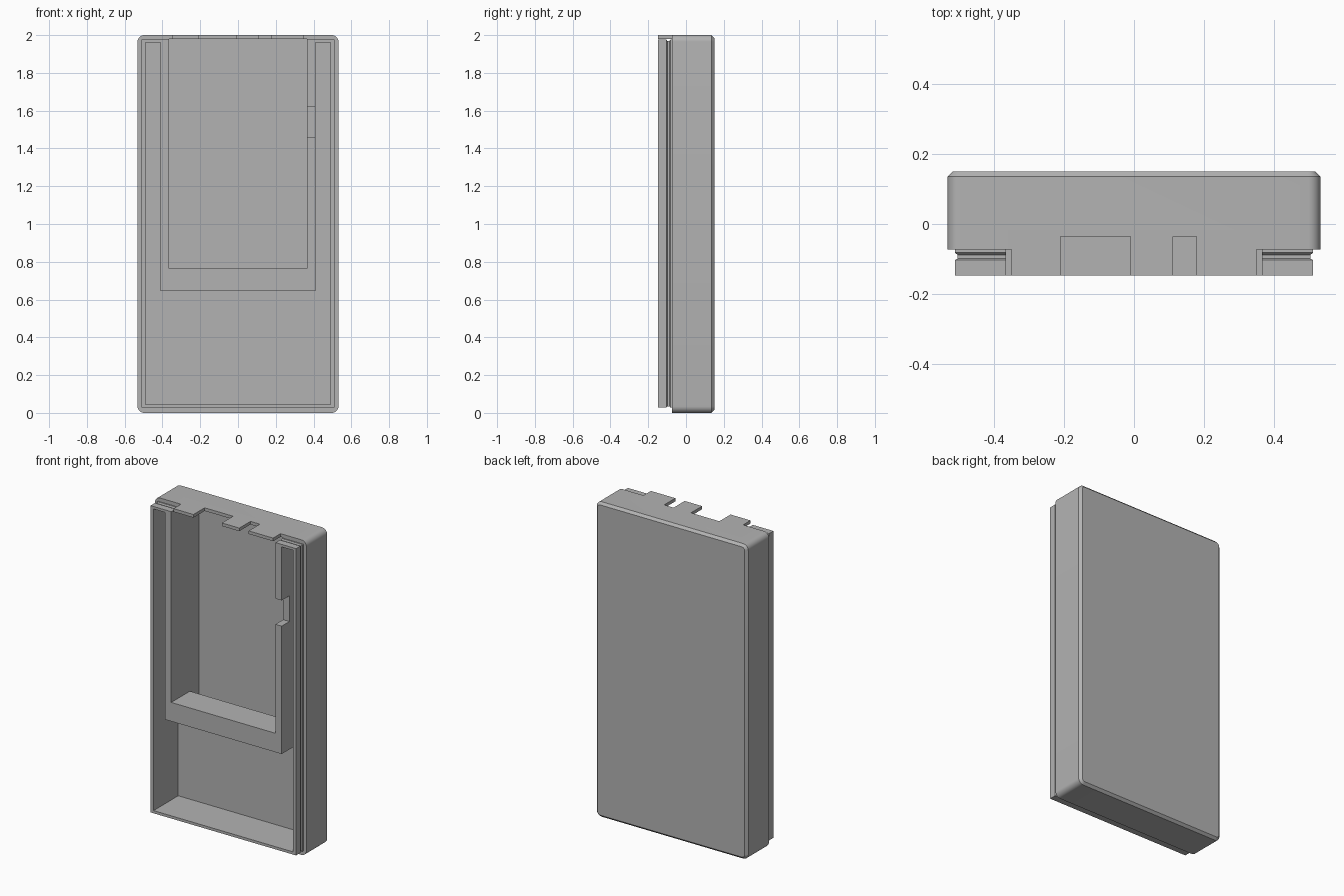
import bpy
import bmesh
import math

old = bpy.data.objects.get("Cube")
if old:
    bpy.data.objects.remove(old, do_unlink=True)

mat = bpy.data.materials.new("plain grey")
mat.use_nodes = True
GREY = (0.45, 0.45, 0.45, 1)
mat.diffuse_color = GREY
mat.node_tree.nodes["Principled BSDF"].inputs["Base Color"].default_value = GREY


def outline(x, z0, z1, r=0, steps=8):
    """Rectangle in the xz plane, with round corners when r > 0."""
    if r == 0:
        return [(x, z0), (x, z1), (-x, z1), (-x, z0)]
    centres = [(x - r, z0 + r, -90), (x - r, z1 - r, 0),
               (r - x, z1 - r, 90), (r - x, z0 + r, 180)]
    pts = []
    for cx, cz, start in centres:
        for i in range(steps + 1):
            a = math.radians(start + 90 * i / steps)
            pts.append((cx + r * math.cos(a), cz + r * math.sin(a)))
    return pts


def loft(name, sections):
    """Closed solid through (y, outline) sections."""
    bm = bmesh.new()
    rings = [[bm.verts.new((x, y, z)) for x, z in pts] for y, pts in sections]
    for a, b in zip(rings, rings[1:]):
        for i in range(len(a)):
            j = (i + 1) % len(a)
            bm.faces.new((a[i], a[j], b[j], b[i]))
    bm.faces.new(rings[0])
    bm.faces.new(rings[-1])
    bmesh.ops.recalc_face_normals(bm, faces=bm.faces)
    mesh = bpy.data.meshes.new(name)
    bm.to_mesh(mesh)
    bm.free()
    ob = bpy.data.objects.new(name, mesh)
    bpy.context.collection.objects.link(ob)
    mesh.materials.append(mat)
    return ob


def box(name, x0, x1, y0, y1, z0, z1):
    pts = [(x1, z0), (x1, z1), (x0, z1), (x0, z0)]
    return loft(name, [(y0, pts), (y1, pts)])


def combine(target, tool, operation):
    mod = target.modifiers.new(tool.name, 'BOOLEAN')
    mod.operation = operation
    mod.solver = 'EXACT'
    mod.object = tool
    bpy.context.view_layer.objects.active = target
    bpy.ops.object.modifier_apply(modifier=mod.name)
    bpy.data.objects.remove(tool, do_unlink=True)


FRONT, SEAM, BACK = -0.147, -0.073, 0.15
CUT = -0.3

# Outer body with round corners and a chamfered back
case = loft("case_shell", [
    (SEAM, outline(0.532, 0, 2, 0.035)),
    (BACK - 0.015, outline(0.532, 0, 2, 0.035)),
    (BACK, outline(0.517, 0.015, 1.985, 0.02))])

# Front lip with its snap groove
def lip_outline(inset):
    return outline(0.511 - inset, 0.028 + inset, 1.976 - inset)

lip = loft("snap_lip", [
    (FRONT, lip_outline(0)), (-0.103, lip_outline(0)),
    (-0.099, lip_outline(0.007)), (-0.088, lip_outline(0.007)),
    (-0.082, lip_outline(0)), (-0.05, lip_outline(0))])
combine(case, lip, 'UNION')

# Raised edge of the top wall
combine(case, box("top_wall", -0.35, 0.35, FRONT, -0.03, 1.9, 2), 'UNION')

# Main pocket, lower bay, side channels and the opening behind the crossbar
cutters = [
    ("main_pocket", -0.366, 0.366, CUT, 0.13, 0.765, 1.98),
    ("lower_bay", -0.49, 0.49, CUT, 0.1, 0.045, 0.645),
    ("right_channel", -0.49, -0.41, CUT, 0.1, 0.6, 1.96),
    ("left_channel", 0.41, 0.49, CUT, 0.1, 0.6, 1.96),
    ("crossbar_gap", -0.366, 0.366, 0.04, 0.13, 0.645, 0.8),
    ("wide_port", -0.21, -0.01, CUT, -0.035, 1.95, 2.1),
    ("narrow_port", 0.112, 0.178, CUT, -0.035, 1.95, 2.1),
    ("wire_notch", 0.34, 0.43, CUT, -0.07, 1.457, 1.62),
]
for spec in cutters:
    combine(case, box(*spec), 'DIFFERENCE')

# Smooth the round corners only
bpy.ops.object.select_all(action='DESELECT')
case.select_set(True)
bpy.context.view_layer.objects.active = case
bpy.ops.object.shade_smooth_by_angle(angle=math.radians(25))
